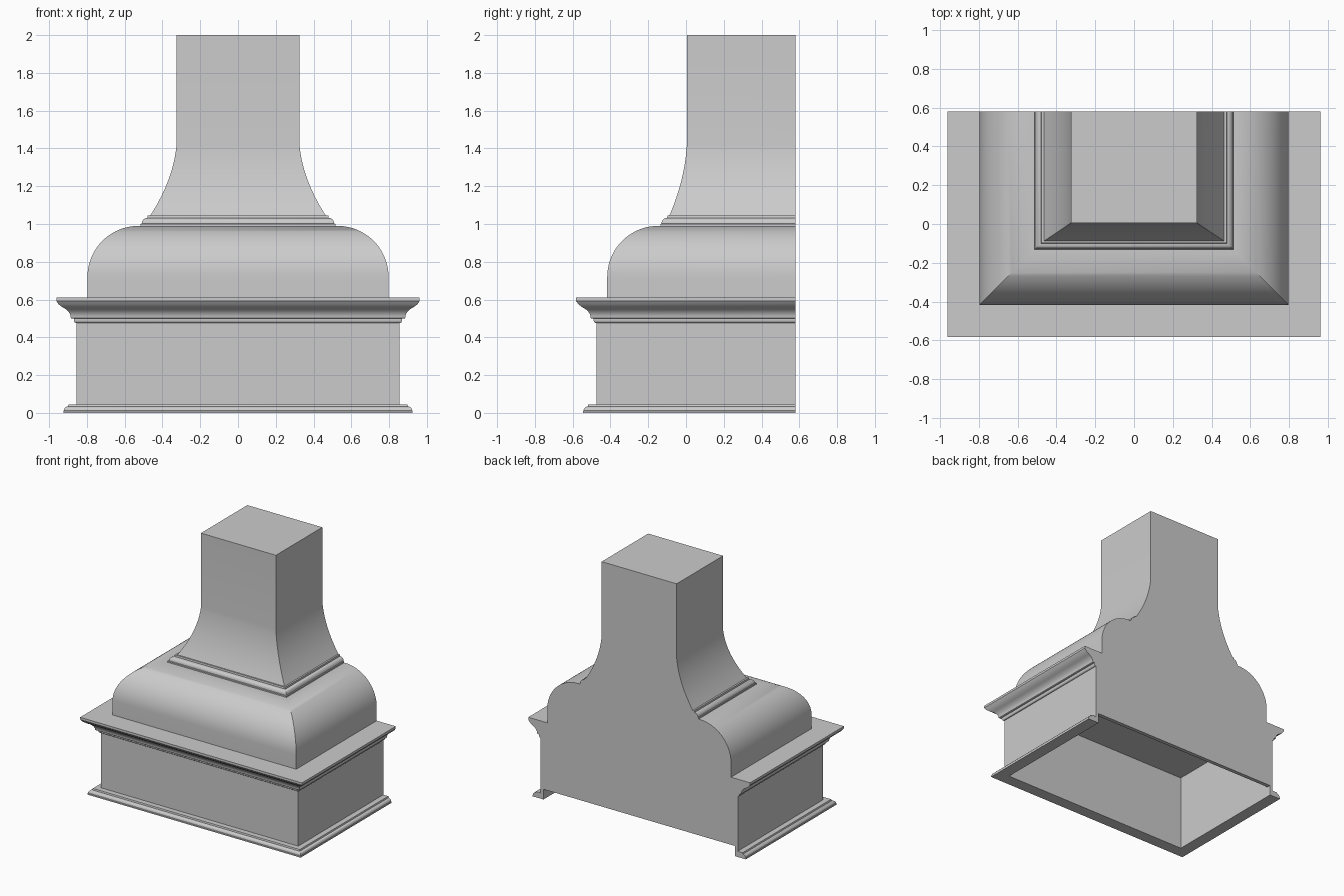
import bpy, bmesh, math

BACK = 0.58     # plane that sits against the wall
SETBACK = 0.38  # side offset minus front offset for the mitred parts

cube = bpy.data.objects.get("Cube")
if cube:
    bpy.data.objects.remove(cube, do_unlink=True)

paint = bpy.data.materials.new("light_grey_paint")
paint.use_nodes = True
GREY = (0.6, 0.6, 0.6, 1)
paint.diffuse_color = GREY
paint.node_tree.nodes["Principled BSDF"].inputs["Base Color"].default_value = GREY


def finish(bm, name):
    """Turn a bmesh into a named, painted object with sharp edges kept."""
    bmesh.ops.recalc_face_normals(bm, faces=bm.faces)
    mesh = bpy.data.meshes.new(name)
    bm.to_mesh(mesh)
    bm.free()
    mesh.materials.append(paint)
    obj = bpy.data.objects.new(name, mesh)
    bpy.context.collection.objects.link(obj)
    bpy.ops.object.select_all(action='DESELECT')
    obj.select_set(True)
    bpy.context.view_layer.objects.active = obj
    bpy.ops.object.shade_smooth_by_angle(angle=math.radians(32))
    return obj


def arc(cx, cz, rx, rz, start, end, steps):
    """Points on an elliptical arc, angles in degrees."""
    angles = [math.radians(start + (end - start) * i / steps) for i in range(steps + 1)]
    return [(cx + rx * math.cos(a), cz + rz * math.sin(a)) for a in angles]


def corners(bm, half, front, z):
    return [bm.verts.new(p) for p in ((-half, BACK, z), (-half, front, z),
                                      (half, front, z), (half, BACK, z))]


def sweep(name, section):
    """Run a closed section round the two sides and the front, mitred."""
    bm = bmesh.new()
    rows = [corners(bm, x, SETBACK - x, z) for x, z in section]
    for a, b in zip(rows, rows[1:] + rows[:1]):
        for i in range(3):
            bm.faces.new((a[i], a[i + 1], b[i + 1], b[i]))
    for end in (0, 3):
        bm.faces.new([row[end] for row in rows])
    return finish(bm, name)


def loft(name, levels):
    """Stack rectangles (half width, front y, z) into a capped solid."""
    bm = bmesh.new()
    rows = [corners(bm, *level) for level in levels]
    for a, b in zip(rows, rows[1:]):
        for i in range(4):
            j = (i + 1) % 4
            bm.faces.new((a[i], a[j], b[j], b[i]))
    bm.faces.new(rows[0])
    bm.faces.new(rows[-1])
    return finish(bm, name)


def mitred(profile):
    return [(x, SETBACK - x, z) for x, z in profile]


# Hollow mantel: foot moulding, plain wall, cornice and inner face
foot = [(0.83, 0), (0.925, 0), (0.925, 0.01)] + arc(0.9, 0.012, 0.022, 0.022, 0, 90, 6)
foot += [(0.897, 0.045), (0.855, 0.045)]
cornice = [(0.855, 0.475)] + arc(0.855, 0.49, 0.014, 0.014, -90, 0, 4)
cornice += [(0.869, 0.5), (0.882, 0.5)] + arc(0.97, 0.502, 0.085, 0.065, 180, 120, 6)
cornice += [(0.95, 0.575), (0.962, 0.592), (0.962, 0.61), (0.83, 0.61)]
sweep("mantel", foot + cornice)

# Back panel closing the hollow, stopping short of the floor
bm = bmesh.new()
bmesh.ops.create_cube(bm, size=1)
for v in bm.verts:
    v.co = (v.co.x * 1.66, 0.565 + v.co.y * 0.03, 0.34 + v.co.z * 0.52)
finish(bm, "back_panel")

# Rounded shoulder with the ledge that forms the hollow's ceiling
shoulder = [(0.83, 0.6), (0.83, 0.61), (0.797, 0.61)]
shoulder += arc(0.527, 0.72, 0.27, 0.27, 0, 90, 20) + [(0.48, 0.99)]
loft("shoulder", mitred(shoulder))

# Small moulding round the foot of the chimney
collar = [(0.515, 0.985), (0.515, 1.0)] + arc(0.48, 1.002, 0.03, 0.03, 0, 90, 6)
collar += [(0.478, 1.045), (0.46, 1.045)]
loft("collar", mitred(collar))

# Flared chimney: the flare fades from the collar into the straight shaft
flue = []
for i in range(13):
    t = i / 12
    flare = 0.75 * (1 - t) ** 2 + 0.25 * (1 - t)
    flue.append((0.325 + 0.143 * flare, 0.005 - 0.095 * flare, 1.04 + 0.38 * t))
flue.append((0.325, 0.005, 2.0))
loft("chimney", flue)
